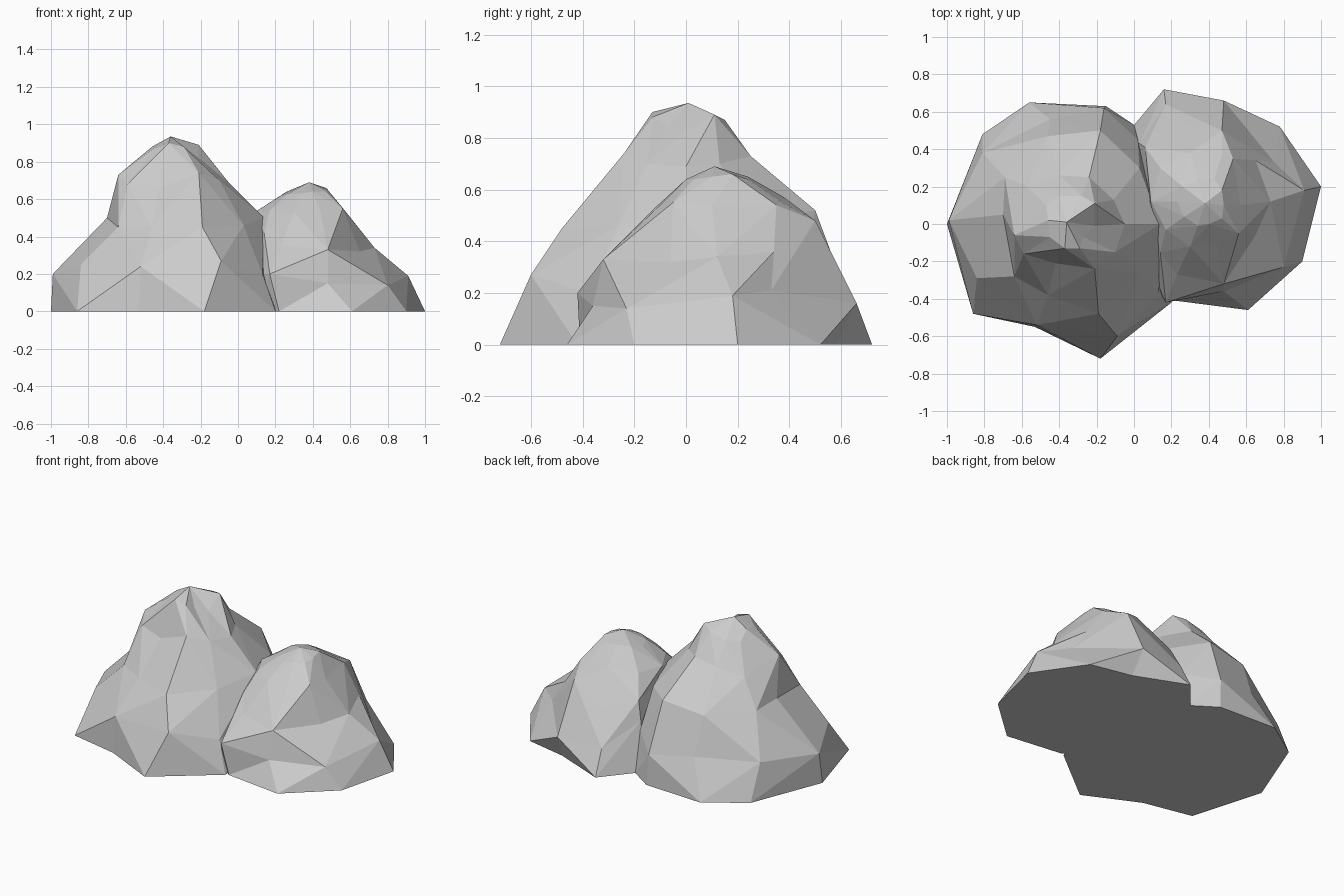
import bpy, bmesh
from mathutils import Vector

stone = bpy.data.materials.new("grey stone")
stone.diffuse_color = (0.6, 0.6, 0.6, 1)


def boulder(name, base, rings, peak, creases=()):
    """Loft contour rings (counter-clockwise, bottom to top) into a closed faceted rock.
    Quads listed in creases as (level, column) fold inwards, the others outwards."""
    contours = [[Vector((x, y, 0)) for x, y in base]]
    contours += [[Vector(p) for p in ring] for ring in rings]
    bm = bmesh.new()
    loops = [[bm.verts.new(p) for p in c] for c in contours]
    n = len(base)
    bm.faces.new(loops[0][::-1])
    for level, (lo, hi) in enumerate(zip(loops, loops[1:])):
        for i in range(n):
            j = (i + 1) % n
            a, b, c, d = lo[i], lo[j], hi[j], hi[i]
            normal = (b.co - a.co).cross(c.co - a.co)
            outward = normal.dot(d.co - a.co) <= 0
            if outward != ((level, i) in creases):
                tris = (a, b, c), (a, c, d)
            else:
                tris = (a, b, d), (b, c, d)
            for t in tris:
                bm.faces.new(t)
    top = bm.verts.new(peak)
    for i in range(n):
        bm.faces.new((loops[-1][i], loops[-1][(i + 1) % n], top))
    bmesh.ops.recalc_face_normals(bm, faces=bm.faces)
    mesh = bpy.data.meshes.new(name)
    bm.to_mesh(mesh)
    bm.free()
    mesh.materials.append(stone)
    ob = bpy.data.objects.new(name, mesh)
    bpy.context.collection.objects.link(ob)


# tall boulder on the left, with a notch on the right of its summit
boulder(
    "tall_boulder",
    [(-.18, -.72), (.2, -.42), (.2, 0), (0, .53), (-.15, .63),
     (-.56, .65), (-.81, .48), (-1, 0), (-.86, -.48), (-.53, -.55)],
    [[(-.09, -.6, .27), (.13, -.38, .2), (.17, 0, .25), (.02, .45, .25), (-.16, .62, .2),
      (-.45, .56, .24), (-.81, .38, .23), (-.99, .02, .2), (-.84, -.29, .25), (-.52, -.54, .24)],
     [(-.19, -.48, .45), (.03, -.26, .46), (.14, 0, .5), (.03, .3, .48), (-.18, .5, .52),
      (-.46, .47, .48), (-.69, .25, .49), (-.7, .05, .5), (-.64, -.28, .45), (-.46, -.38, .45)],
     [(-.21, -.24, .74), (-.1, -.15, .7), (-.05, 0, .69), (-.11, .13, .7), (-.24, .25, .73),
      (-.4, .26, .71), (-.57, .2, .66), (-.64, -.06, .73), (-.59, -.16, .68), (-.42, -.21, .66)],
     [(-.29, -.13, .88), (-.27, -.07, .85), (-.21, -.01, .82), (-.21, .11, .89), (-.28, .15, .87),
      (-.4, .15, .84), (-.47, .1, .83), (-.46, .02, .88), (-.45, -.07, .87), (-.37, -.13, .9)]],
    (-.36, .01, .935))

# low boulder on the right, overlapping the tall one
boulder(
    "low_boulder",
    [(.61, -.46), (.9, -.2), (1, .2), (.78, .52), (.5, .58),
     (.16, .72), (-.04, .48), (-.02, 0), (.1, -.3), (.22, -.41)],
    [[(.48, -.36, .15), (.8, -.23, .14), (.91, .18, .19), (.75, .33, .21), (.48, .66, .16),
      (.17, .64, .16), (.03, .43, .3), (.05, 0, .2), (.12, -.3, .2), (.17, -.42, .2)],
     [(.48, -.32, .33), (.65, -.06, .32), (.73, .12, .34), (.65, .34, .36), (.47, .5, .48),
      (.28, .53, .36), (.06, .41, .42), (.08, .1, .45), (.14, -.15, .42), (.23, -.27, .35)],
     [(.44, -.1, .54), (.56, -.05, .55), (.57, .1, .54), (.53, .35, .54), (.47, .37, .55),
      (.3, .38, .57), (.14, .3, .54), (.09, .12, .53), (.17, -.03, .54), (.3, -.12, .53)],
     [(.4, 0, .64), (.47, .03, .64), (.48, .1, .65), (.47, .18, .66), (.43, .24, .64),
      (.34, .24, .65), (.26, .2, .64), (.23, .12, .62), (.27, .04, .63), (.34, -.01, .63)]],
    (.38, .11, .69), creases=[(0, 9)])
